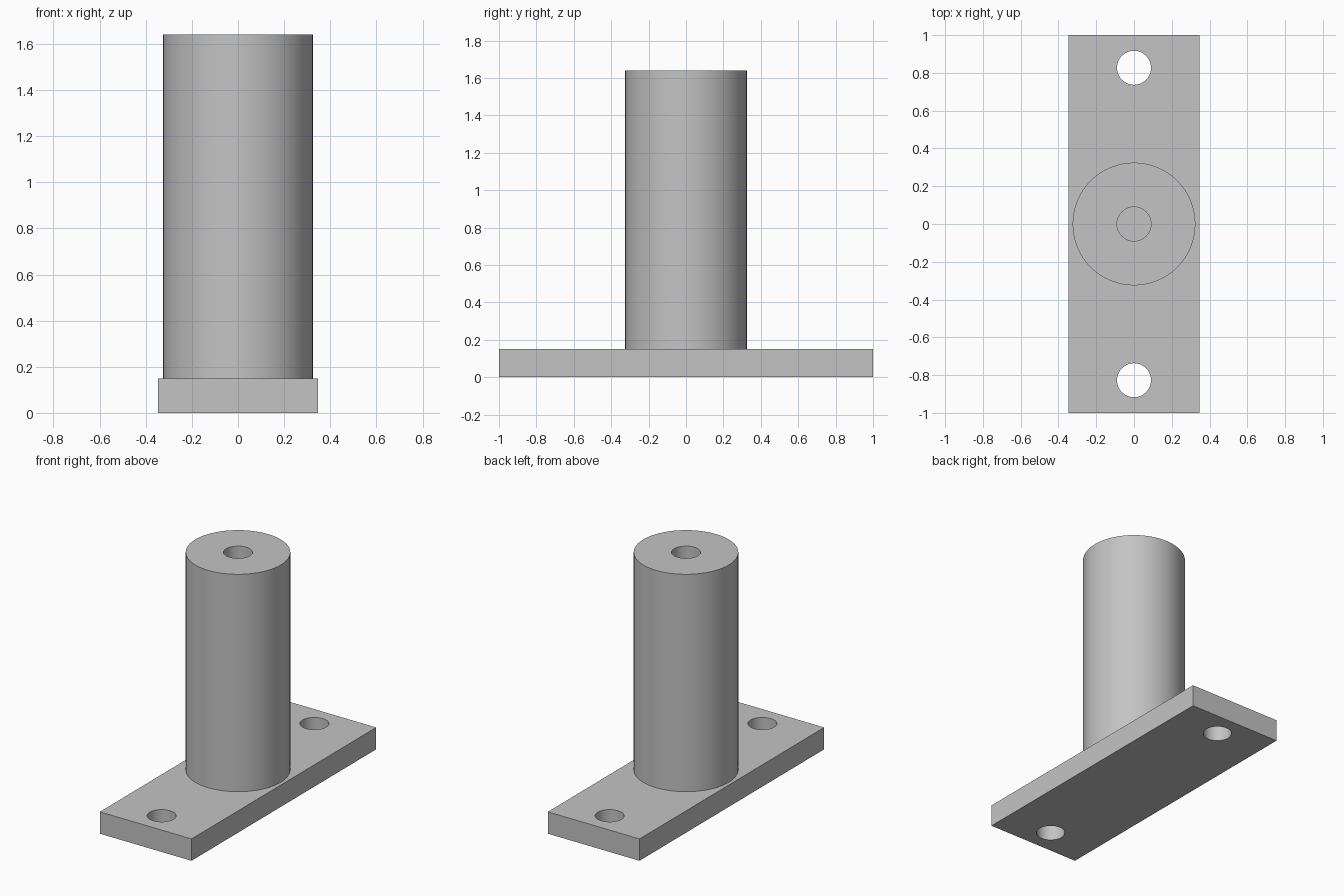
import bpy, bmesh, math

if "Cube" in bpy.data.objects:
    bpy.data.objects.remove(bpy.data.objects["Cube"], do_unlink=True)

LENGTH, WIDTH, THICK = 2.0, 0.695, 0.15
HEIGHT, POST_R = 1.64, 0.325
HOLE_R, HOLE_Y, BORE_DEPTH = 0.09, 0.827, 0.5
SIDES = 64

grey = bpy.data.materials.new("plain grey")
grey.use_nodes = True
colour = (0.55, 0.55, 0.55, 1)
grey.diffuse_color = colour
grey.node_tree.nodes["Principled BSDF"].inputs["Base Color"].default_value = colour


def make_object(name, bm):
    mesh = bpy.data.meshes.new(name)
    bm.to_mesh(mesh)
    bm.free()
    mesh.materials.append(grey)
    obj = bpy.data.objects.new(name, mesh)
    bpy.context.collection.objects.link(obj)
    return obj


def cylinder(name, radius, bottom, top, y=0):
    bm = bmesh.new()
    bmesh.ops.create_cone(bm, cap_ends=True, segments=SIDES, radius1=radius,
                          radius2=radius, depth=top - bottom)
    bmesh.ops.translate(bm, verts=bm.verts, vec=(0, y, (top + bottom) / 2))
    return make_object(name, bm)


def drill(target, cutter):
    cutter.hide_render = True
    cutter.hide_set(True)
    cut = target.modifiers.new(cutter.name, 'BOOLEAN')
    cut.operation = 'DIFFERENCE'
    cut.solver = 'EXACT'
    cut.object = cutter


def finish(obj):
    # Apply the drilling, drop the cutters and smooth the round walls
    bpy.ops.object.select_all(action='DESELECT')
    bpy.context.view_layer.objects.active = obj
    obj.select_set(True)
    for mod in list(obj.modifiers):
        cutter = mod.object
        bpy.ops.object.modifier_apply(modifier=mod.name)
        bpy.data.objects.remove(cutter, do_unlink=True)
    bpy.ops.object.shade_smooth_by_angle(angle=math.radians(30))


# Base plate with a bolt hole near each end
bm = bmesh.new()
bmesh.ops.create_cube(bm, size=1)
bmesh.ops.scale(bm, verts=bm.verts, vec=(WIDTH, LENGTH, THICK))
bmesh.ops.translate(bm, verts=bm.verts, vec=(0, 0, THICK / 2))
plate = make_object("base_plate", bm)
for side, label in ((-1, "front"), (1, "back")):
    drill(plate, cylinder(label + "_hole_cutter", HOLE_R, -0.1, THICK + 0.1, side * HOLE_Y))
finish(plate)

# Round post with a blind bore in its top
post = cylinder("post", POST_R, THICK, HEIGHT)
drill(post, cylinder("bore_cutter", HOLE_R, HEIGHT - BORE_DEPTH, HEIGHT + 0.1))
finish(post)
